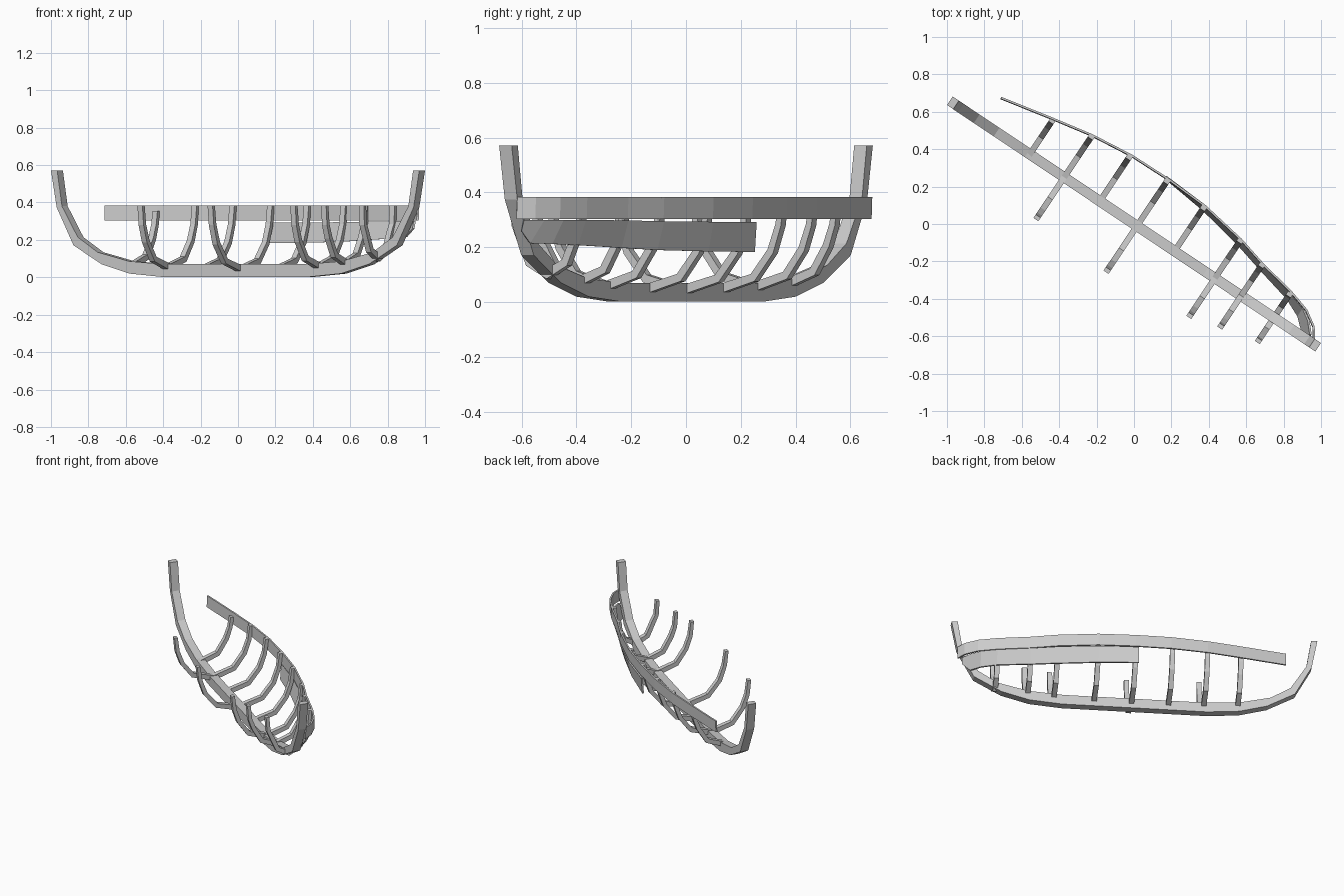
import bpy, bmesh, math
from mathutils import Vector

cube = bpy.data.objects.get("Cube")
if cube:
    bpy.data.objects.remove(cube, do_unlink=True)

HEADING = math.atan2(-0.556, 0.831)   # the hull lies diagonally in plan

wood = bpy.data.materials.new("pale_grey_timber")
wood.use_nodes = True
wood.diffuse_color = (0.6, 0.6, 0.6, 1)
wood.node_tree.nodes["Principled BSDF"].inputs["Base Color"].default_value = (0.6, 0.6, 0.6, 1)


def loft(name, rings):
    """Join matching four-point rings into a closed flat-faced beam."""
    bm = bmesh.new()
    loops = [[bm.verts.new(p) for p in ring] for ring in rings]
    for a, b in zip(loops, loops[1:]):
        for i in range(4):
            j = (i + 1) % 4
            bm.faces.new((a[i], a[j], b[j], b[i]))
    bm.faces.new(loops[0][::-1])
    bm.faces.new(loops[-1])
    bmesh.ops.recalc_face_normals(bm, faces=bm.faces)
    mesh = bpy.data.meshes.new(name)
    bm.to_mesh(mesh)
    bm.free()
    mesh.materials.append(wood)
    obj = bpy.data.objects.new(name, mesh)
    obj.rotation_euler.z = HEADING
    bpy.context.collection.objects.link(obj)


# Keel with both stems: outer and inner profile of one half, mirrored along its length
outer = [(1.185, .572), (1.148, .374), (1.04, .171), (.86, .07), (.68, .02), (.47, .002)]
inner = [(1.145, .572), (1.114, .38), (1.012, .214), (.884, .134), (.684, .086), (.46, .07)]
outer = [(-u, z) for u, z in outer] + outer[::-1]
inner = [(-u, z) for u, z in inner] + inner[::-1]
K = 0.0275
loft("keel", [[(a, -K, b), (a, K, b), (c, K, d), (c, -K, d)]
              for (a, b), (c, d) in zip(outer, inner)])


# Ribs: bent frames rising from the keel
def rib(name, u, breadth, foot, top, side):
    path = [(0, foot), (.56 * breadth, foot + .048), (.84 * breadth, foot + .15),
            (.96 * breadth, .28), (breadth, top)]
    pts = [Vector(p) for p in path]
    rings = []
    for i, p in enumerate(pts):
        d = (pts[min(i + 1, 4)] - pts[max(i - 1, 0)]).normalized()
        n = Vector((-d.y, d.x))
        if i == 4:
            n = Vector((-1, 0))
        q = p + n * (.034 - .003 * i)
        w = .016
        rings.append([(u - w, side * p.x, p.y), (u + w, side * p.x, p.y),
                      (u + w, side * q.x, q.y), (u - w, side * q.x, q.y)])
    loft(name, rings)


# station, half breadth, foot height, top height, whether the right rib is fitted
ribs = [(-.67, .225, .05, .355, False), (-.449, .272, .036, .383, True),
        (-.22, .292, .028, .383, False), (.019, .297, .025, .383, True),
        (.261, .288, .028, .383, False), (.521, .252, .04, .383, True),
        (.69, .208, .058, .383, True), (.9, .16, .085, .383, True)]
for n, (u, breadth, foot, top, both) in enumerate(ribs, 1):
    rib(f"left_rib_{n}", u, breadth, foot, top, 1)
    if both:
        rib(f"right_rib_{n}", u, breadth, foot, top, -1)


# Planks: thin strips along the left side
def plank(name, stations, t=.011):
    rings = []
    for i, (u, v_low, v_high, z_low, z_high) in enumerate(stations):
        a = stations[max(i - 1, 0)]
        b = stations[min(i + 1, len(stations) - 1)]
        n = Vector((a[2] - b[2], b[0] - a[0], 0)).normalized() * t
        low, high = Vector((u, v_low, z_low)), Vector((u, v_high, z_high))
        rings.append([low, low + n, high + n, high])
    loft(name, rings)


line = [(-.965, .16), (-.67, .222), (-.449, .265), (-.21, .292), (.019, .296), (.261, .286),
        (.521, .244), (.69, .2), (.9, .16), (1.02, .125), (1.1, .074), (1.138, .02)]
plank("upper_plank", [(u, v - .003, v, .303, .383) for u, v in line])

plank("lower_plank", [
    (0, .292, .3, .183, .293), (.261, .264, .286, .185, .293), (.521, .214, .244, .19, .295),
    (.69, .17, .2, .198, .298), (.9, .12, .155, .208, .3), (1.0, .075, .125, .212, .3),
    (1.06, .022, .085, .215, .3), (1.11, .018, .03, .26, .3)])
